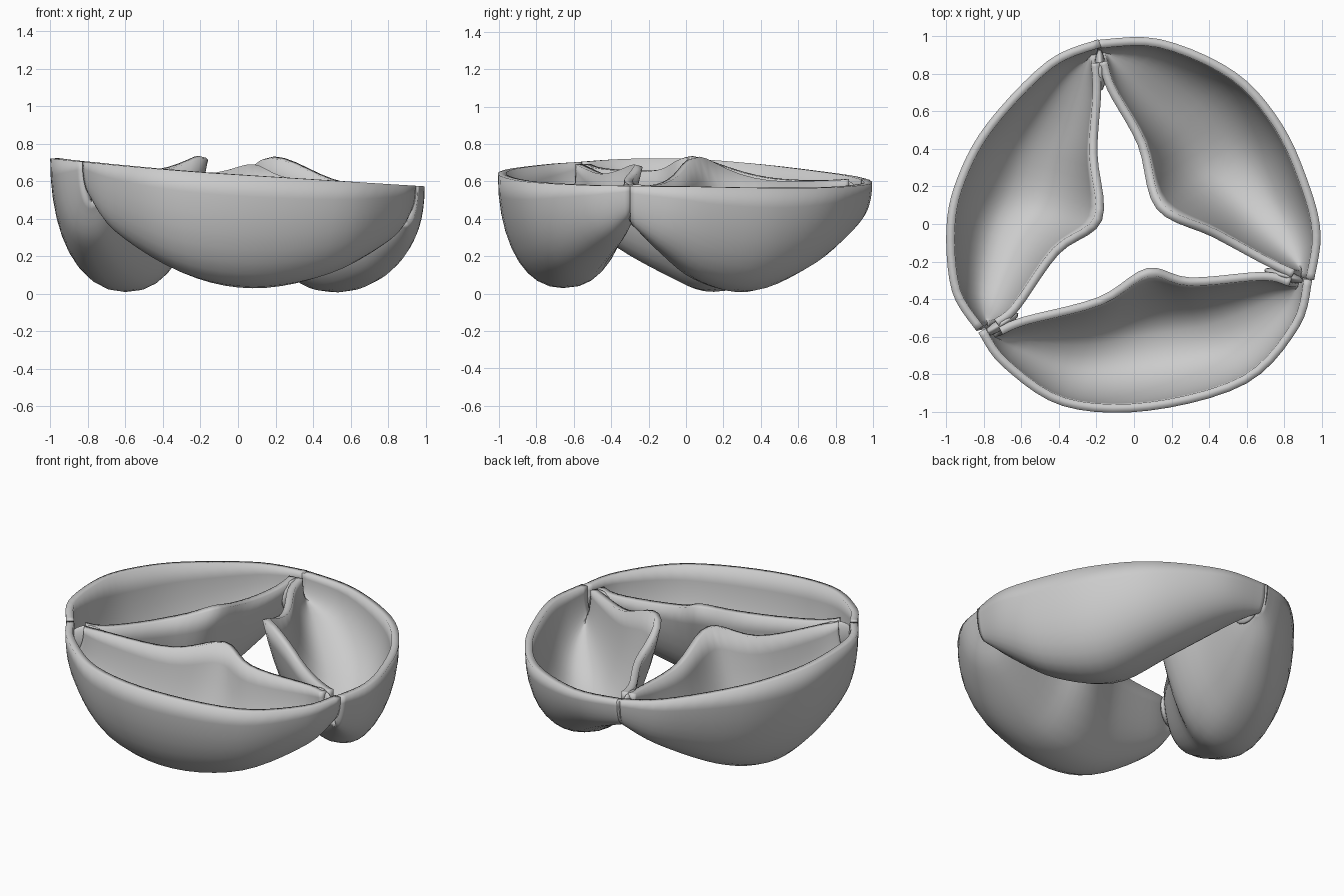
import bpy, bmesh, math
from mathutils import Vector

if "Cube" in bpy.data.objects:
    bpy.data.objects.remove(bpy.data.objects["Cube"])

NU, NT = 30, 18   # steps along a cusp, steps across its U section


def spline(pts, u):
    """Catmull-Rom through evenly spaced control points."""
    n = len(pts) - 1
    i = min(int(u * n), n - 1)
    f = u * n - i
    p = [Vector(pts[min(max(k, 0), n)]) for k in range(i - 1, i + 3)]
    return 0.5 * (2 * p[1] + (p[2] - p[0]) * f
                  + (2 * p[0] - 5 * p[1] + 4 * p[2] - p[3]) * f * f
                  + (3 * p[1] - p[0] - 3 * p[2] + p[3]) * f ** 3)


def rim_z(p):
    return 0.635 - 0.062 * p.x - 0.04 * max(p.y, 0) + 0.025 * max(-p.x, 0) ** 2


def spow(v, e):
    return math.copysign(abs(v) ** e, v)


def cusp(name, outer, inner, floor, peak, peak_u=0.5):
    """Pocket hung between an outer rim curve and an inner free edge."""
    bm = bmesh.new()
    rows = []
    for i in range(NU + 1):
        u = i / NU
        o, e = spline(outer, u), spline(inner, u)
        zb = spline([(z, 0) for z in floor], u).x
        # the wall stands back a little below the central nodule
        lean = (o - e) * (0.05 + 0.07 * math.exp(-((u - peak_u) / 0.12) ** 2)) * math.sin(math.pi * u)
        base = e + lean
        zo = rim_z(o)
        ze = rim_z(e) - 0.03 * math.sin(math.pi * u) + peak * math.exp(-((u - peak_u) / 0.13) ** 2)
        row = []
        for j in range(NT + 1):
            t = j / NT
            s = 0.5 - 0.5 * spow(math.cos(math.pi * t), 0.92 if t < 0.5 else 0.82)
            d = max(math.sin(math.pi * t), 0) ** 0.95
            top = zo if t < 0.5 else ze
            xy = o.lerp(base, s) - lean * t ** 6
            row.append(bm.verts.new((xy.x, xy.y, top + (zb - top) * d)))
        rows.append(row)
    for a, b in zip(rows, rows[1:]):
        for j in range(NT):
            bm.faces.new((a[j], b[j], b[j + 1], a[j + 1]))
    me = bpy.data.meshes.new(name)
    bm.to_mesh(me)
    bm.free()
    ob = bpy.data.objects.new(name, me)
    bpy.context.collection.objects.link(ob)
    # wall thickness grows into the pocket
    m = ob.modifiers.new("wall", 'SOLIDIFY')
    m.thickness = 0.045
    m.offset = -1
    bpy.context.view_layer.objects.active = ob
    ob.select_set(True)
    bpy.ops.object.shade_smooth_by_angle(angle=math.radians(45))
    ob.select_set(False)


# right rear cusp
cusp("right_cusp",
     [(-.21, .98), (.14, .985), (.54, .81), (.79, .53), (.94, .19), (.995, -.06), (.96, -.30)],
     [(-.185, .86), (-.14, .71), (.02, .42), (.12, .08), (.42, -.07), (.70, -.22), (.84, -.285)],
     [.44, .34, .14, .01, .07, .23, .37], .13, .54)

# front cusp
cusp("front_cusp",
     [(.95, -.30), (.88, -.55), (.60, -.85), (.08, -.995), (-.38, -.97), (-.70, -.76), (-.83, -.58)],
     [(.84, -.29), (.69, -.255), (.30, -.285), (.07, -.235), (-.19, -.39), (-.59, -.495), (-.72, -.55)],
     [.42, .28, .10, .03, .11, .33, .52], .08)

# left cusp
cusp("left_cusp",
     [(-.84, -.57), (-.97, -.36), (-1, -.02), (-.94, .25), (-.78, .54), (-.46, .87), (-.19, .985)],
     [(-.72, -.545), (-.615, -.46), (-.40, -.16), (-.17, .02), (-.195, .38), (-.175, .70), (-.185, .86)],
     [.48, .28, .09, .01, .10, .30, .44], .11)

# commissure webs where neighbouring cusps fuse
for name, (x, y), h, a in (("rear_web", (-.18, .82), .20, 92), ("right_web", (.80, -.275), .22, -16),
                           ("left_web", (-.71, -.535), .18, 32)):
    top = rim_z(Vector((x, y)))
    bpy.ops.mesh.primitive_uv_sphere_add(segments=16, ring_count=10, radius=1,
                                         location=(x, y, top - h / 2))
    ob = bpy.context.object
    ob.name = name
    ob.scale = (.11, .03, h / 2)
    ob.rotation_euler.z = math.radians(a)
    bpy.ops.object.shade_smooth_by_angle(angle=math.radians(60))
